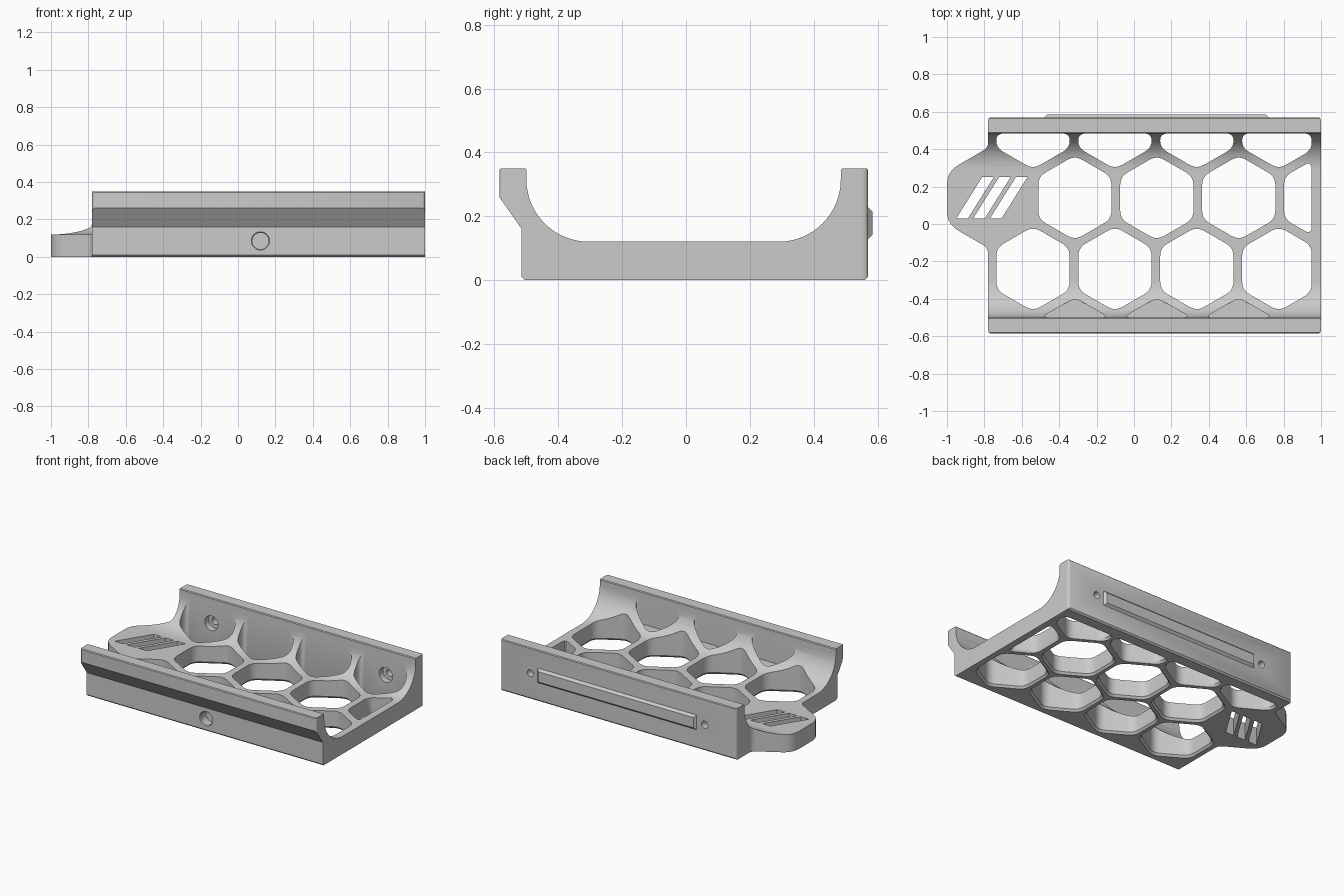
import bpy, bmesh, math
from mathutils import Vector, Matrix

cube = bpy.data.objects.get("Cube")
if cube:
    bpy.data.objects.remove(cube, do_unlink=True)

gray = bpy.data.materials.new("matte gray")
gray.use_nodes = True
COLOR = (0.6, 0.6, 0.6, 1)
gray.diffuse_color = COLOR
gray.node_tree.nodes["Principled BSDF"].inputs["Base Color"].default_value = COLOR


def finish(bm, name):
    bmesh.ops.recalc_face_normals(bm, faces=bm.faces)
    mesh = bpy.data.meshes.new(name)
    bm.to_mesh(mesh)
    bm.free()
    mesh.materials.append(gray)
    obj = bpy.data.objects.new(name, mesh)
    bpy.context.collection.objects.link(obj)
    return obj


def loft(name, rings):
    """Closed solid through a list of matching 3D outlines."""
    bm = bmesh.new()
    loops = [[bm.verts.new(p) for p in ring] for ring in rings]
    n = len(loops[0])
    for a, b in zip(loops, loops[1:]):
        for i in range(n):
            j = (i + 1) % n
            bm.faces.new((a[i], a[j], b[j], b[i]))
    bm.faces.new(list(reversed(loops[0])))
    bm.faces.new(loops[-1])
    return finish(bm, name)


def at_height(points, z):
    return [(x, y, z) for x, y in points]


def clip(points, axis, limit, sign):
    """Keep the part of an outline where sign * coordinate <= sign * limit."""
    out = []
    for i, p in enumerate(points):
        q = points[(i + 1) % len(points)]
        dp, dq = sign * (p[axis] - limit), sign * (q[axis] - limit)
        if dp <= 0:
            out.append(p)
        if dp * dq < 0:
            out.append(tuple(Vector(p).lerp(Vector(q), dp / (dp - dq))))
    return out


def rounded(points, sizes, steps=5):
    """Round each corner of an outline, starting the given distance before it."""
    out = []
    for i, size in enumerate(sizes):
        p = Vector(points[i])
        before, after = Vector(points[i - 1]) - p, Vector(points[(i + 1) % len(points)]) - p
        if size == 0:
            out.append(tuple(p))
            continue
        a = p + before.normalized() * min(size, before.length * 0.45)
        b = p + after.normalized() * min(size, after.length * 0.45)
        for k in range(steps + 1):
            t = k / steps
            out.append(tuple(a.lerp(p, t).lerp(p.lerp(b, t), t)))
    return out


def rod(name, x, z, y0, y1, r0, r1):
    """Round cutter running along y."""
    ring = [i * math.tau / 32 for i in range(32)]
    return loft(name, [[(x + r * math.cos(a), y, z + r * math.sin(a)) for a in ring]
                       for y, r in ((y0, r0), (y1, r1))])


def carve(target, tool, operation='DIFFERENCE'):
    mod = target.modifiers.new("carve", 'BOOLEAN')
    mod.operation, mod.solver, mod.object = operation, 'EXACT', tool
    bpy.context.view_layer.update()
    graph = bpy.context.evaluated_depsgraph_get()
    mesh = bpy.data.meshes.new_from_object(target.evaluated_get(graph))
    target.modifiers.clear()
    target.data = mesh
    bpy.data.objects.remove(tool, do_unlink=True)


# Channel section: flat floor, curved corners, two side walls
def arc(cy, a0, a1, steps=16):
    for i in range(steps + 1):
        a = math.radians(a0 + (a1 - a0) * i / steps)
        yield cy + 0.195 * math.cos(a), 0.315 + 0.195 * math.sin(a)


section = [(-0.505, 0), (0.56, 0), (0.57, 0.01), (0.57, 0.345), (0.565, 0.35), (0.49, 0.35),
           (0.485, 0.345)]
section += list(arc(0.29, 0, -90)) + list(arc(-0.305, -90, -180))
section += [(-0.5, 0.345), (-0.505, 0.35), (-0.58, 0.35), (-0.585, 0.345),
            (-0.585, 0.26), (-0.515, 0.16), (-0.515, 0.01)]
body = loft("tray_body", [[(x, y, z) for y, z in section] for x in (-1.1, 1.1)])

# Plan outline with the end tab, rounded at its corners
outline = [(1, -0.586), (1, 0.571), (-0.78, 0.571), (-0.78, 0.408), (-1, 0.28),
           (-1, 0), (-0.78, -0.128), (-0.78, -0.586)]
plan = rounded(outline, (0.02, 0.02, 0.02, 0.03, 0.07, 0.07, 0.03, 0.02))
carve(body, loft("plan_cutter", [at_height(plan, z) for z in (-0.1, 0.5)]), 'INTERSECT')

# Honeycomb openings, flared on the underside; the front row is blind
PITCH, RADIUS = 0.438, 0.226
for row, cy in enumerate((0.52, 0.14, -0.24, -0.62)):
    start = -0.54 if row % 2 == 0 else -0.316
    blind = row == 3
    for i in range(3 if blind else 4):
        cx = start + i * PITCH
        shape = [(cx + RADIUS * math.sin(k * math.pi / 3), cy + RADIUS * math.cos(k * math.pi / 3))
                 for k in range(6)]
        for axis, limit, sign in ((0, 0.95, 1), (1, 0.4845, 1), (1, -0.4995, -1)):
            shape = clip(shape, axis, limit, sign)
        shape = rounded(shape, [0.045] * len(shape))
        if blind:
            rings = [at_height(shape, z) for z in (0.13, 0.5)]
        else:
            mid = sum((Vector(p) for p in shape), Vector((0, 0))) / len(shape)
            mouth = [tuple(mid + (Vector(p) - mid) * 1.1) for p in shape]
            rings = [at_height(mouth, -0.01), at_height(shape, 0.014), at_height(shape, 0.5)]
        carve(body, loft("hex_cutter", rings))

# Slanted vent slots in the tab
for x in (-0.85, -0.76, -0.67):
    w, h, lean = 0.031, 0.11, 0.069
    slot = [(x - w - lean, 0.14 - h), (x + w - lean, 0.14 - h),
            (x + w + lean, 0.14 + h), (x - w + lean, 0.14 + h)]
    carve(body, loft("slot_cutter", [at_height(slot, z) for z in (-0.1, 0.5)]))

# Screw holes with counterbores in the back wall
for x in (-0.54, 0.775):
    carve(body, rod("screw_cutter", x, 0.178, 0.4, 0.7, 0.024, 0.024))
    carve(body, rod("counterbore_cutter", x, 0.178, 0.4, 0.525, 0.05, 0.05))

# Round socket in the front wall
carve(body, rod("socket_cutter", 0.12, 0.085, -0.6, -0.455, 0.044, 0.044))
carve(body, rod("socket_rim_cutter", 0.12, 0.085, -0.525, -0.507, 0.058, 0.042))


# Chamfered locating rib on the back
def rib_outline(y, inset):
    x, z = 0.6 - inset, 0.05 - inset
    return [(0.12 + sx * x, y, 0.178 + sz * z) for sx, sz in ((-1, -1), (1, -1), (1, 1), (-1, 1))]


loft("back_rib", [rib_outline(0.565, 0), rib_outline(0.57, 0), rib_outline(0.585, 0.015)])

bpy.ops.object.select_all(action='DESELECT')
body.select_set(True)
bpy.context.view_layer.objects.active = body
bpy.ops.object.shade_smooth_by_angle(angle=math.radians(25))
